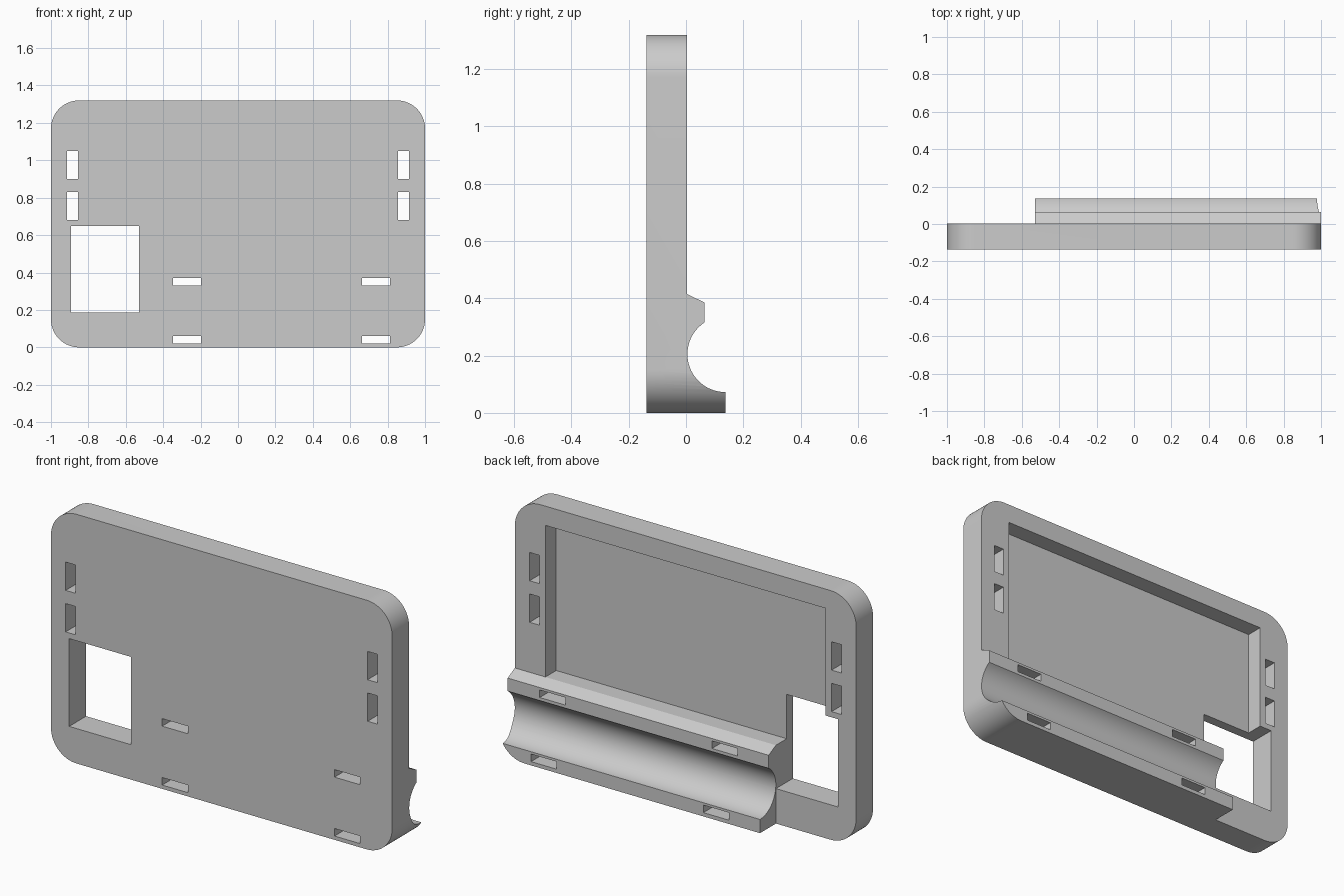
import bpy, bmesh, math
from mathutils import Vector

cube = bpy.data.objects.get("Cube")
if cube:
    bpy.data.objects.remove(cube, do_unlink=True)

FRONT, BACK, REAR = -0.1375, 0.004, 0.1375   # front face, plate back, cradle lip
HEIGHT, CORNER = 1.32, 0.15
CRADLE_END = -0.53

grey = bpy.data.materials.new("plain_grey")
grey.use_nodes = True
grey.diffuse_color = (0.6, 0.6, 0.6, 1)
grey.node_tree.nodes["Principled BSDF"].inputs["Base Color"].default_value = (0.6, 0.6, 0.6, 1)


def make_object(name, bm):
    bmesh.ops.recalc_face_normals(bm, faces=bm.faces)
    mesh = bpy.data.meshes.new(name)
    bm.to_mesh(mesh)
    bm.free()
    mesh.materials.append(grey)
    obj = bpy.data.objects.new(name, mesh)
    bpy.context.collection.objects.link(obj)
    return obj


def prism(name, points, offset):
    """Extrude a closed outline of 3D points along an offset."""
    bm = bmesh.new()
    face = bm.faces.new([bm.verts.new(p) for p in points])
    result = bmesh.ops.extrude_face_region(bm, geom=[face], use_keep_orig=True)
    moved = [g for g in result["geom"] if isinstance(g, bmesh.types.BMVert)]
    bmesh.ops.translate(bm, verts=moved, vec=Vector(offset))
    return make_object(name, bm)


def boxes(name, bounds):
    """One mesh of separate boxes, each given as x, y and z ranges."""
    bm = bmesh.new()
    for ranges in bounds:
        verts = bmesh.ops.create_cube(bm, size=1)["verts"]
        for v in verts:
            v.co = [lo + (c + 0.5) * (hi - lo) for c, (lo, hi) in zip(v.co, ranges)]
    return make_object(name, bm)


def arc(cu, cv, r, start, end, steps):
    for i in range(steps + 1):
        a = math.radians(start + (end - start) * i / steps)
        yield cu + r * math.cos(a), cv + r * math.sin(a)


# Rounded body, as deep as the cradle lip
outline = []
for k, (sx, z) in enumerate([(1, HEIGHT - CORNER), (-1, HEIGHT - CORNER), (-1, CORNER), (1, CORNER)]):
    outline += arc(sx * (1 - CORNER), z, CORNER, 90 * k, 90 * k + 90, 16)
body = prism("display_case_back", [(x, FRONT, z) for x, z in outline], (0, REAR - FRONT, 0))

# Space behind the plate and the round cradle channel
CENTRE_Z, RADIUS, LIP = 0.205, 0.1325, 0.065
top_angle = math.degrees(math.acos((LIP - REAR) / RADIUS))
profile = [(0.3, 1.5), (BACK, 1.5), (BACK, 0.415), (LIP, 0.385)]
profile += arc(REAR, CENTRE_Z, RADIUS, top_angle, 270, 32)
profile += [(0.3, CENTRE_Z - RADIUS)]
channel = prism("channel_cutter", [(-1.2, y, z) for y, z in profile], (2.4, 0, 0))

# Open end beside the cradle, screen recess and window
open_end = boxes("open_end_cutter", [((-1.2, CRADLE_END), (BACK, 0.3), (-0.2, 1.5))])
recess = boxes("recess_cutter", [((-0.821, 0.821), (-0.086, 0.3), (0.415, 1.218))])
window = boxes("window_cutter", [((-0.893, CRADLE_END), (-0.3, 0.3), (0.185, 0.65))])

# Strap slots: upright pairs at the sides, flat pairs through the cradle
through = (-0.3, 0.3)
slot_bounds = []
for low in (0.68, 0.9):
    for x in (-0.885, 0.885):
        slot_bounds.append(((x - 0.029, x + 0.029), through, (low, low + 0.15)))
for low in (0.02, 0.332):
    for x in (-0.273, 0.737):
        slot_bounds.append(((x - 0.075, x + 0.075), through, (low, low + 0.04)))
slots = boxes("slot_cutter", slot_bounds)

# Apply every cut, then drop the cutters
bpy.context.view_layer.objects.active = body
for cutter in (channel, open_end, recess, window, slots):
    cutter.hide_render = True
    mod = body.modifiers.new(cutter.name, "BOOLEAN")
    mod.operation = "DIFFERENCE"
    mod.solver = "EXACT"
    mod.object = cutter
    bpy.ops.object.modifier_apply(modifier=mod.name)
    bpy.data.objects.remove(cutter, do_unlink=True)

# Smooth the round corners and channel, keep other edges sharp
bpy.ops.object.select_all(action="DESELECT")
body.select_set(True)
bpy.ops.object.shade_smooth_by_angle(angle=math.radians(25))
